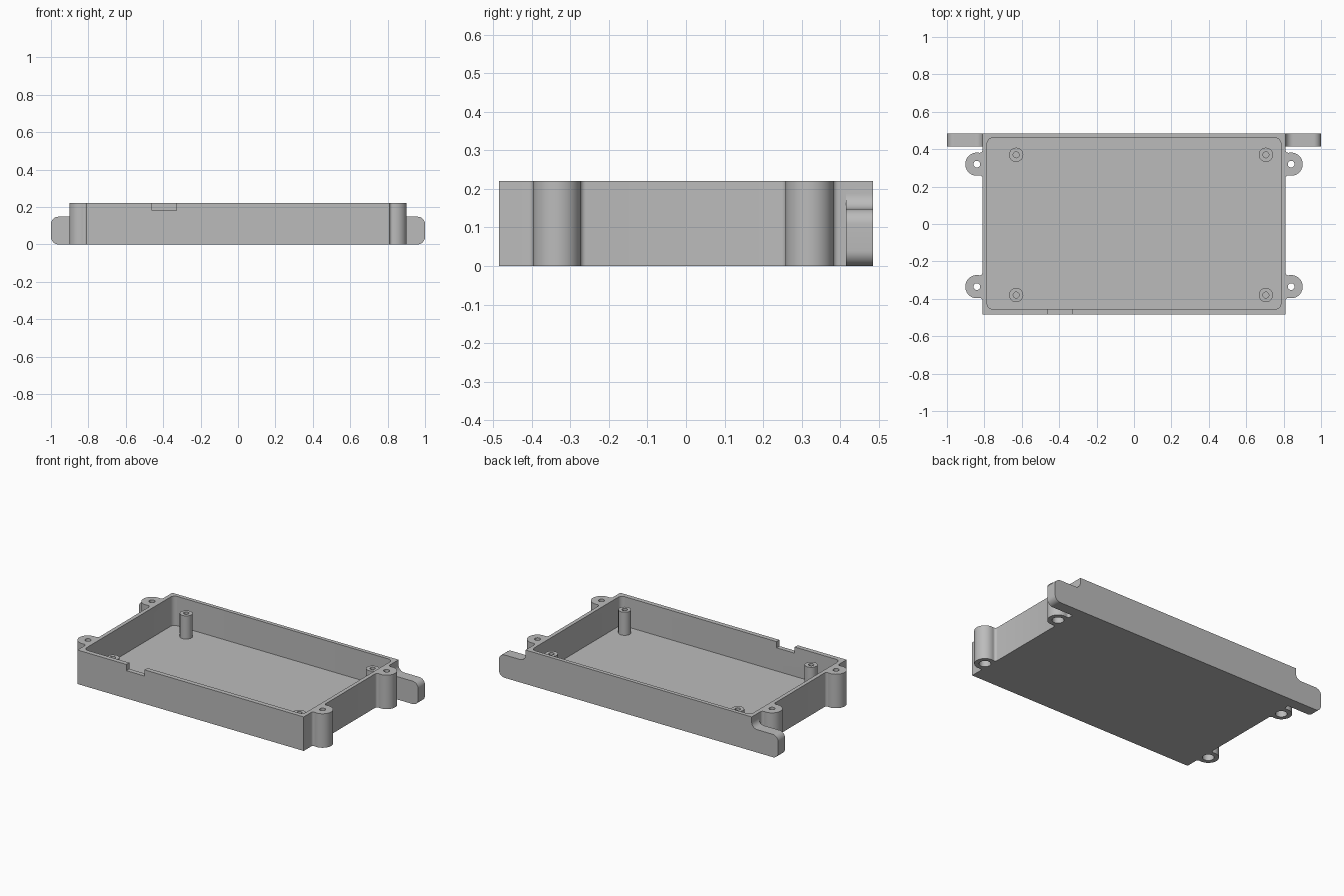
import bpy
import bmesh
from math import pi, cos, sin, atan2, sqrt, radians
from mathutils import Matrix

default = bpy.data.objects.get("Cube")
if default:
    bpy.data.objects.remove(default, do_unlink=True)

HALF_X, HALF_Y, HEIGHT, FLOOR = 0.81, 0.485, 0.22, 0.03
LUG_X, LUG_R, LUG_FILLET = 0.84, 0.062, 0.015
LUG_YS = (-0.335, 0.32)
EAR_TOP, EAR_FRONT = 0.148, 0.415

grey = bpy.data.materials.new("plain grey")
grey.use_nodes = True
colour = (0.5, 0.5, 0.5, 1)
grey.diffuse_color = colour
grey.node_tree.nodes["Principled BSDF"].inputs["Base Color"].default_value = colour


def arc(cx, cy, r, start, end, steps=10):
    angles = [start + (end - start) * i / steps for i in range(steps + 1)]
    return [(cx + r * cos(a), cy + r * sin(a)) for a in angles]


def rounded_rect(x0, y0, x1, y1, r):
    return (arc(x1 - r, y0 + r, r, -pi / 2, 0) + arc(x1 - r, y1 - r, r, 0, pi / 2)
            + arc(x0 + r, y1 - r, r, pi / 2, pi) + arc(x0 + r, y0 + r, r, pi, 1.5 * pi))


def prism(name, outline, low, high, upright=False):
    """Extrude an xy outline along z, or an xz outline along y when upright."""
    bm = bmesh.new()
    base = bm.faces.new([bm.verts.new((a, b, low)) for a, b in outline])
    top = bmesh.ops.extrude_face_region(bm, geom=[base])["geom"]
    bmesh.ops.translate(bm, vec=(0, 0, high - low),
                        verts=[v for v in top if isinstance(v, bmesh.types.BMVert)])
    if upright:
        for v in bm.verts:
            v.co = (v.co.x, v.co.z, v.co.y)
    bmesh.ops.recalc_face_normals(bm, faces=bm.faces)
    mesh = bpy.data.meshes.new(name)
    bm.to_mesh(mesh)
    bm.free()
    mesh.materials.append(grey)
    obj = bpy.data.objects.new(name, mesh)
    bpy.context.collection.objects.link(obj)
    return obj


def cylinder(name, cx, cy, r, low, high, upright=False):
    return prism(name, arc(cx, cy, r, 0, 2 * pi, 32)[:-1], low, high, upright)


def combine(target, tool, operation):
    """Apply a boolean and remove the tool."""
    tool.hide_render = True
    mod = target.modifiers.new("boolean", "BOOLEAN")
    mod.operation, mod.object, mod.solver = operation, tool, "EXACT"
    bpy.context.view_layer.objects.active = target
    bpy.ops.object.modifier_apply(modifier=mod.name)
    bpy.data.objects.remove(tool, do_unlink=True)


def lug_outline(cy):
    """Round screw lug blended into the right-hand wall by two fillets."""
    fx = HALF_X + LUG_FILLET
    d = sqrt((LUG_R + LUG_FILLET) ** 2 - (fx - LUG_X) ** 2)
    phi = atan2(d, fx - LUG_X)
    back = atan2(d, LUG_X - fx)
    return (arc(fx, cy - d, LUG_FILLET, pi, back, 6)
            + arc(LUG_X, cy, LUG_R, -phi, phi, 28)[1:-1]
            + arc(fx, cy + d, LUG_FILLET, -back, -pi, 6))


# Tray body with four side lugs
right = [(HALF_X, -HALF_Y)]
for y in LUG_YS:
    right += lug_outline(y)
right.append((HALF_X, HALF_Y))
tray = prism("tray", right + [(-x, y) for x, y in reversed(right)], 0, HEIGHT)

# Back mounting ears with a swept upper edge
r, inner = 0.04, HALF_X - 0.012
ear = ([(inner, 0)] + arc(1 - r, r, r, -pi / 2, 0)
       + arc(1 - r, EAR_TOP - r, r, 0, pi / 2)
       + arc(HALF_X + r, EAR_TOP + r, r, -pi / 2, -pi)
       + [(HALF_X, HEIGHT), (inner, HEIGHT)])
for side in (1, -1):
    plate = prism("ear", [(side * x, z) for x, z in ear], EAR_FRONT, HALF_Y, True)
    combine(tray, plate, "UNION")

# Cavity and front cable notch
combine(tray, prism("cavity", rounded_rect(-0.785, -0.455, 0.785, 0.46, 0.03),
                    FLOOR, HEIGHT + 0.1), "DIFFERENCE")
notch = [(-0.46, 0.18), (-0.33, 0.18), (-0.33, 0.3), (-0.46, 0.3)]
combine(tray, prism("notch", notch, -0.6, -0.44, True), "DIFFERENCE")

# Screw holes with wider recesses, in the lugs and ears
for side in (1, -1):
    for y in LUG_YS:
        x = side * LUG_X
        combine(tray, cylinder("hole", x, y, 0.018, -0.1, 0.3), "DIFFERENCE")
        combine(tray, cylinder("recess", x, y, 0.034, -0.1, 0.1), "DIFFERENCE")
    x, z = side * 0.94, 0.075
    combine(tray, cylinder("hole", x, z, 0.018, 0.3, 0.6, True), "DIFFERENCE")
    combine(tray, cylinder("recess", x, z, 0.035, 0.4, 0.445, True), "DIFFERENCE")

# Hollow standoffs on the floor
parts = [tray]
for x in (-0.63, 0.705):
    for y in (-0.38, 0.37):
        post = cylinder("standoff", x, y, 0.038, FLOOR, 0.18)
        combine(post, cylinder("bore", x, y, 0.016, FLOOR + 0.01, 0.3), "DIFFERENCE")
        parts.append(post)

# Smooth curved walls, keep edges crisp
bpy.ops.object.select_all(action="DESELECT")
for obj in parts:
    obj.select_set(True)
bpy.context.view_layer.objects.active = tray
bpy.ops.object.shade_smooth_by_angle(angle=radians(30))
